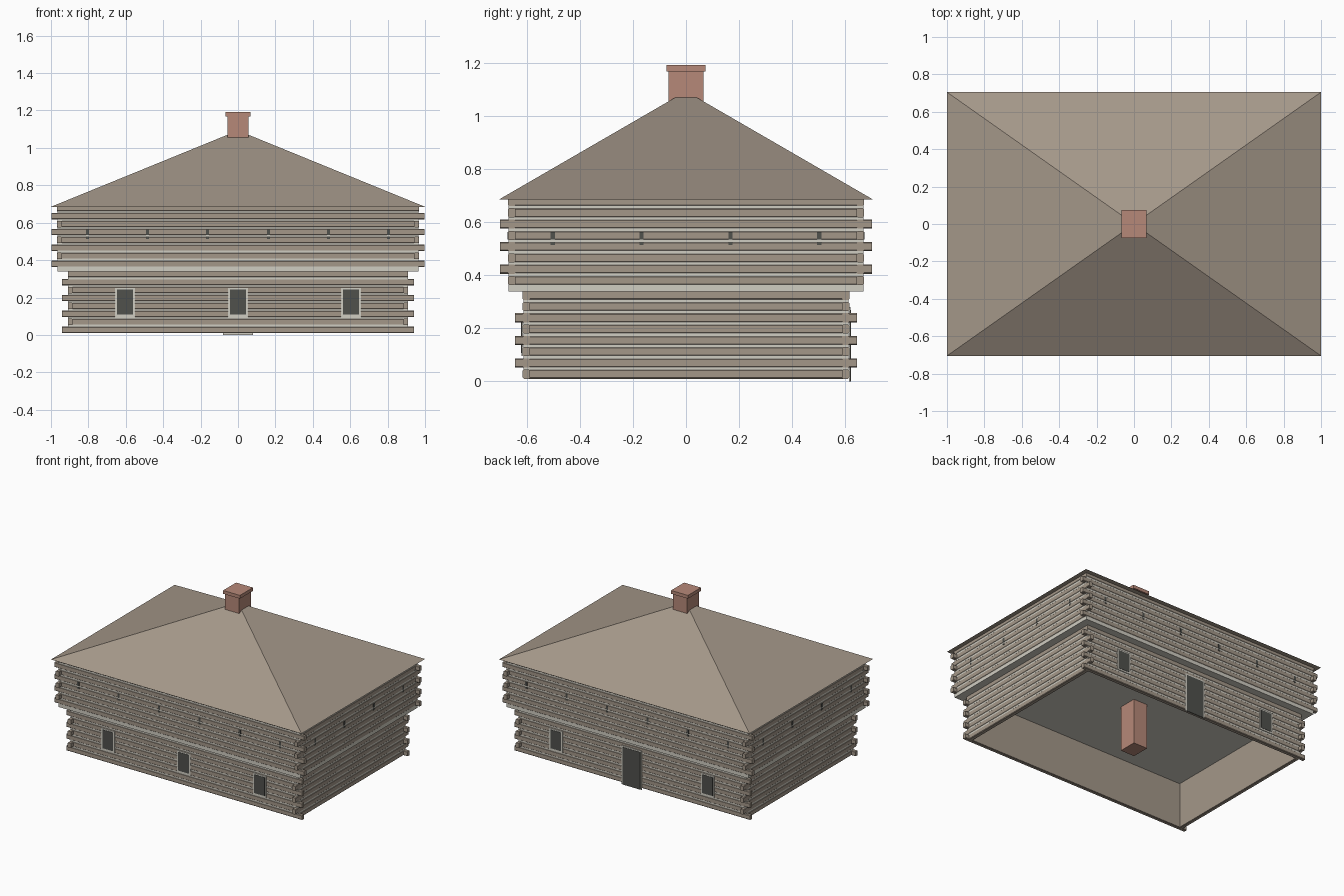
import bpy, bmesh
from mathutils import Vector

old = bpy.data.objects.get("Cube")
if old:
    bpy.data.objects.remove(old)


def material(name, rgb):
    m = bpy.data.materials.new(name)
    m.use_nodes = True
    m.diffuse_color = (*rgb, 1)
    m.node_tree.nodes["Principled BSDF"].inputs["Base Color"].default_value = (*rgb, 1)
    return m


WOOD = material("weathered_wood", (0.37, 0.31, 0.25))
CHINK = material("pale_chinking", (0.63, 0.61, 0.54))
DARK = material("dark_opening", (0.08, 0.082, 0.073))
BRICK = material("chimney_brick", (0.47, 0.25, 0.19))


def finish(name, bm, mat):
    bmesh.ops.recalc_face_normals(bm, faces=bm.faces[:])
    mesh = bpy.data.meshes.new(name)
    bm.to_mesh(mesh)
    bm.free()
    mesh.materials.append(mat)
    ob = bpy.data.objects.new(name, mesh)
    bpy.context.collection.objects.link(ob)
    return ob


def add_box(bm, lo, hi):
    lo, hi = Vector(lo), Vector(hi)
    verts = bmesh.ops.create_cube(bm, size=1)["verts"]
    for v in verts:
        v.co = (lo + hi) / 2 + v.co * (hi - lo)


def boxes(name, mat, spans):
    bm = bmesh.new()
    for lo, hi in spans:
        add_box(bm, lo, hi)
    return finish(name, bm, mat)


def ring(x, y, t, z0, z1):
    # four wall slabs with outer half sizes x, y and thickness t
    out = []
    for s in (-1, 1):
        out.append(((-x, min(s * y, s * (y - t)), z0), (x, max(s * y, s * (y - t)), z1)))
        out.append(((min(s * x, s * (x - t)), -y, z0), (max(s * x, s * (x - t)), y, z1)))
    return out


THICK, HIGH, PITCH, CUT = 0.027, 0.0345, 0.0425, 0.004


def add_log(bm, axis, offset, half, z):
    # chamfered beam running along x (axis 0) or y (axis 1)
    a, b = THICK / 2, HIGH / 2
    quarter = [(a, b - CUT), (a - CUT, b)]
    profile = (quarter + [(-p, q) for p, q in reversed(quarter)]
               + [(-p, -q) for p, q in quarter] + [(p, -q) for p, q in reversed(quarter)])
    ends = []
    for e in (-half, half):
        pts = [(e, offset + p, z + b + q) for p, q in profile]
        if axis == 1:
            pts = [(p[1], p[0], p[2]) for p in pts]
        ends.append([bm.verts.new(p) for p in pts])
    for end in ends:
        bm.faces.new(end)
    n = len(profile)
    for i in range(n):
        j = (i + 1) % n
        bm.faces.new((ends[0][i], ends[0][j], ends[1][j], ends[1][i]))


def log_walls(name, x, y, z0, rows=8, over=0.03):
    # crossing corners: the two directions take turns to project
    bm = bmesh.new()
    for k in range(rows):
        z = z0 + k * PITCH
        long_x = k % 2 == 0
        long_y = not long_x and k < rows - 1
        for s in (-1, 1):
            add_log(bm, 0, s * (y - THICK / 2), x + (over if long_x else 0), z)
            add_log(bm, 1, s * (x - THICK / 2), y + over if long_y else y - 0.01, z)
    return finish(name, bm, WOOD)


# Lower and upper storeys
LX, LY, UX, UY = 0.91, 0.615, 0.967, 0.67
FLOOR, EAVES = 0.338, 0.685
log_walls("lower_logs", LX, LY, 0.01)
log_walls("upper_logs", UX, UY, 0.363)
boxes("lower_chinking", CHINK, ring(LX - 0.002, LY - 0.002, 0.012, 0.016, FLOOR))
boxes("lower_lining", WOOD, ring(LX - 0.015, LY - 0.015, 0.014, 0.012, FLOOR))
boxes("upper_chinking_and_floor", CHINK,
      [((-UX + 0.002, -UY + 0.002, FLOOR), (UX - 0.002, UY - 0.002, EAVES))])

# Pyramid roof
bm = bmesh.new()
base = [bm.verts.new((sx * 1.0, sy * 0.705, EAVES))
        for sx, sy in ((-1, -1), (1, -1), (1, 1), (-1, 1))]
apex = bm.verts.new((0, 0, 1.093))
bm.faces.new(base)
for i in range(4):
    bm.faces.new((base[i], base[(i + 1) % 4], apex))
finish("roof", bm, WOOD)

# Chimney runs from the ground through the roof
boxes("chimney_stack", BRICK, [((-0.056, -0.066, 0.01), (0.056, 0.066, 1.17))])
boxes("chimney_cap", BRICK, [((-0.067, -0.074, 1.168), (0.067, 0.074, 1.192))])


def wall_plate(side, face, c, half, z0, z1, proud):
    # thin plate on a wall: side is (axis, sign) of the outward direction
    axis, s = side
    d = sorted((s * (face - 0.001), s * (face + proud)))
    if axis == 1:
        return (c - half, d[0], z0), (c + half, d[1], z1)
    return (d[0], c - half, z0), (d[1], c + half, z1)


def opening(name, side, c, half, z0, z1, sill=0.012):
    boxes(name + "_frame", CHINK, [wall_plate(side, LY, c, half, z0, z1, 0.005)])
    boxes(name + "_pane", DARK,
          [wall_plate(side, LY, c, half - 0.01, z0 + sill, z1 - 0.01, 0.007)])


# Windows and back door
FRONT, BACK = (1, -1), (1, 1)
for label, c in (("right", -0.605), ("middle", 0), ("left", 0.605)):
    opening("front_window_" + label, FRONT, c, 0.053, 0.096, 0.252)
    if c:
        opening("back_window_" + label, BACK, c, 0.053, 0.096, 0.252)
opening("back_door", BACK, 0, 0.08, 0.0, 0.28, sill=0)

# Loopholes on all four upper walls, broken by the chinking line
slits = []
for s in (-1, 1):
    for z0, z1 in ((0.534, 0.563), (0.514, 0.525)):
        for c in (-0.805, -0.484, -0.162, 0.162, 0.484, 0.805):
            slits.append(wall_plate((1, s), UY, c, 0.008, z0, z1, 0.002))
        for c in (-0.502, -0.168, 0.168, 0.502):
            slits.append(wall_plate((0, s), UX, c, 0.008, z0, z1, 0.002))
boxes("loopholes", DARK, slits)
